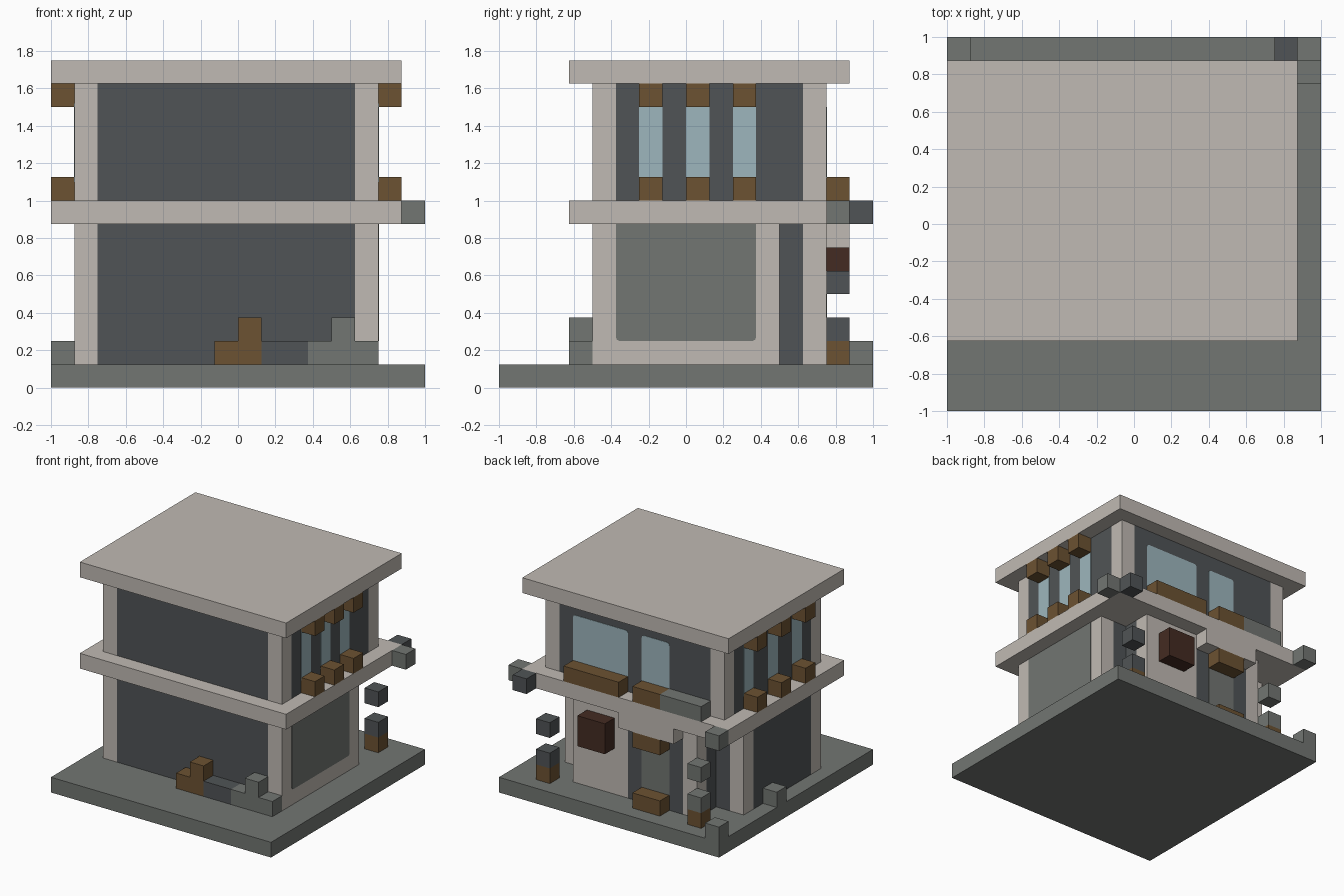
import bpy
import bmesh
from mathutils import Vector

cube = bpy.data.objects.get("Cube")
if cube:
    bpy.data.objects.remove(cube)

U = 0.125  # block size


def srgb(*rgb):
    return tuple((c / 255 / 12.92) if c < 11 else ((c / 255 + 0.055) / 1.055) ** 2.4 for c in rgb) + (1.0,)


def material(name, *rgb):
    m = bpy.data.materials.new(name)
    m.use_nodes = True
    m.diffuse_color = srgb(*rgb)
    m.node_tree.nodes["Principled BSDF"].inputs["Base Color"].default_value = m.diffuse_color
    return m


PLASTER = material("pale plaster", 192, 186, 179)
STONE = material("grey stone", 114, 118, 114)
SLATE = material("dark slate", 80, 84, 86)
WOOD = material("brown wood", 108, 82, 50)
DOOR = material("dark red wood", 68, 43, 34)
GLASS = material("pale blue glass", 157, 182, 189)


def build(name, mat, *boxes, round_axis=None):
    """Boxes given as (x0, x1, y0, y1, z0, z1), joined in one object."""
    bm = bmesh.new()
    for b in boxes:
        lo, hi = Vector(b[0::2]), Vector(b[1::2])
        verts = bmesh.ops.create_cube(bm, size=1)["verts"]
        for v in verts:
            v.co = Vector([lo[i] if v.co[i] < 0 else hi[i] for i in range(3)])
    if round_axis is not None:
        edges = [e for e in bm.edges
                 if abs((e.verts[0].co - e.verts[1].co).normalized()[round_axis]) > 0.9]
        bmesh.ops.bevel(bm, geom=edges, offset=0.02, segments=2, profile=0.5, affect='EDGES')
    bmesh.ops.recalc_face_normals(bm, faces=bm.faces)
    mesh = bpy.data.meshes.new(name)
    bm.to_mesh(mesh)
    bm.free()
    mesh.materials.append(mat)
    obj = bpy.data.objects.new(name, mesh)
    bpy.context.collection.objects.link(obj)
    return obj


def block(x, y, z, w=1, d=1, h=1):
    return (x, x + w * U, y, y + d * U, z, z + h * U)


# Floor plate, middle slab and roof
L, R = -0.875, 0.75  # outer faces of the side walls
F, B = -0.5, 0.75    # outer faces of the front and back walls
build("ground_plate", STONE, (-1, 1, -1, 1, 0, U))
build("middle_slab", PLASTER, (-1, 0.875, -0.625, 0.875, 0.875, 1))
build("roof", PLASTER, (-1, 0.875, -0.625, 0.875, 1.625, 1.75))

# Corner pillars of both storeys
for name, back, z0, z1 in (("lower", 0.5, U, 0.875), ("upper", B, 1, 1.625)):
    build(name + "_pillars", PLASTER,
          *[(x, x + U, y, y + U, z0, z1) for x in (L, R - U) for y in (F, back - U)])

# Infill walls, flush with the pillars
build("upper_walls", SLATE,
      (L + U, R - U, F, B, 1, 1.625), (L, R, F + U, B - U, 1, 1.625))
build("lower_walls", SLATE,
      (L + U, R - U, F, 0.5, U, 0.875), (L, R - U, F + U, 0.375, U, 0.875))
build("left_wall", PLASTER, (R - U, R, F + U, 0.375, U, 0.875))
build("left_wall_panel", STONE, (R, R + 0.003, F + U, 0.375, 0.25, 0.92), round_axis=0)

# Back entrance bay
build("bay_core", SLATE, (-0.625, 0.5, 0.5, 0.625, U, 0.875), (-0.5, 0, 0.625, B, U, 0.875))
build("bay_walls", PLASTER, (0, 0.5, 0.625, B, U, 0.875), (-0.625, -0.5, 0.625, B, U, 0.875))
build("bay_awning", PLASTER, block(-0.5, B, 0.75, w=4))
build("bay_window", STONE, (-0.375, -0.125, B, B + 0.003, 0.25, 0.625))
build("bay_window_boxes", WOOD, block(-0.375, B, U, w=2), block(-0.375, B, 0.625, w=2))
build("hanging_sign", DOOR, block(0.125, B, 0.5, w=2, h=2))

# Upper back windows with planters
build("back_windows", GLASS,
      (0, 0.5, B, B + 0.003, 1.1, 1.5), (-0.375, -0.125, B, B + 0.003, 1.1, 1.5), round_axis=1)
build("back_planters", WOOD, block(0, B, 1, w=4), block(-0.375, B, 1, w=2))
build("back_stone_ledge", STONE, block(-0.75, B, 1, w=3))

# Side windows with a wooden block above and below each
for side, wall, out, ys in (("left", R, 1, (-0.25, 0, 0.25)),
                            ("right", L, -1, (-0.25, 0.0625, 0.375))):
    pane = sorted((wall, wall + out * 0.003))
    build(side + "_windows", GLASS, *[(*pane, y, y + U, 1.1, 1.52) for y in ys])
    x = min(wall, wall + out * U)
    build(side + "_window_blocks", WOOD, *[block(x, y, z) for y in ys for z in (1, 1.5)])

# Lamp posts beside the entrance
for side, x, mat in (("left", 0.625, SLATE), ("right", -0.75, STONE)):
    build(side + "_lamp_stones", mat, block(x, B, 0.25), block(x, B, 0.5))
    build(side + "_lamp_base", WOOD, block(x, B, U))

# Loose blocks at the slab corners and on the ground
build("corner_stones", STONE, block(0.875, 0.75, 0.875), block(-1, 0.875, 0.875))
build("corner_dark_stone", SLATE, block(0.75, 0.875, 0.875))
build("ground_stones", STONE, block(-1, 0.875, U), block(-1, 0.125, U))

# Row of blocks along the front wall
build("front_wood_blocks", WOOD, block(-0.125, -0.625, U, w=2), block(0, -0.625, 0.25))
build("front_dark_blocks", SLATE, block(0.125, -0.625, U, w=2))
build("front_stone_blocks", STONE, block(0.375, -0.625, U, w=3), block(0.5, -0.625, 0.25))
